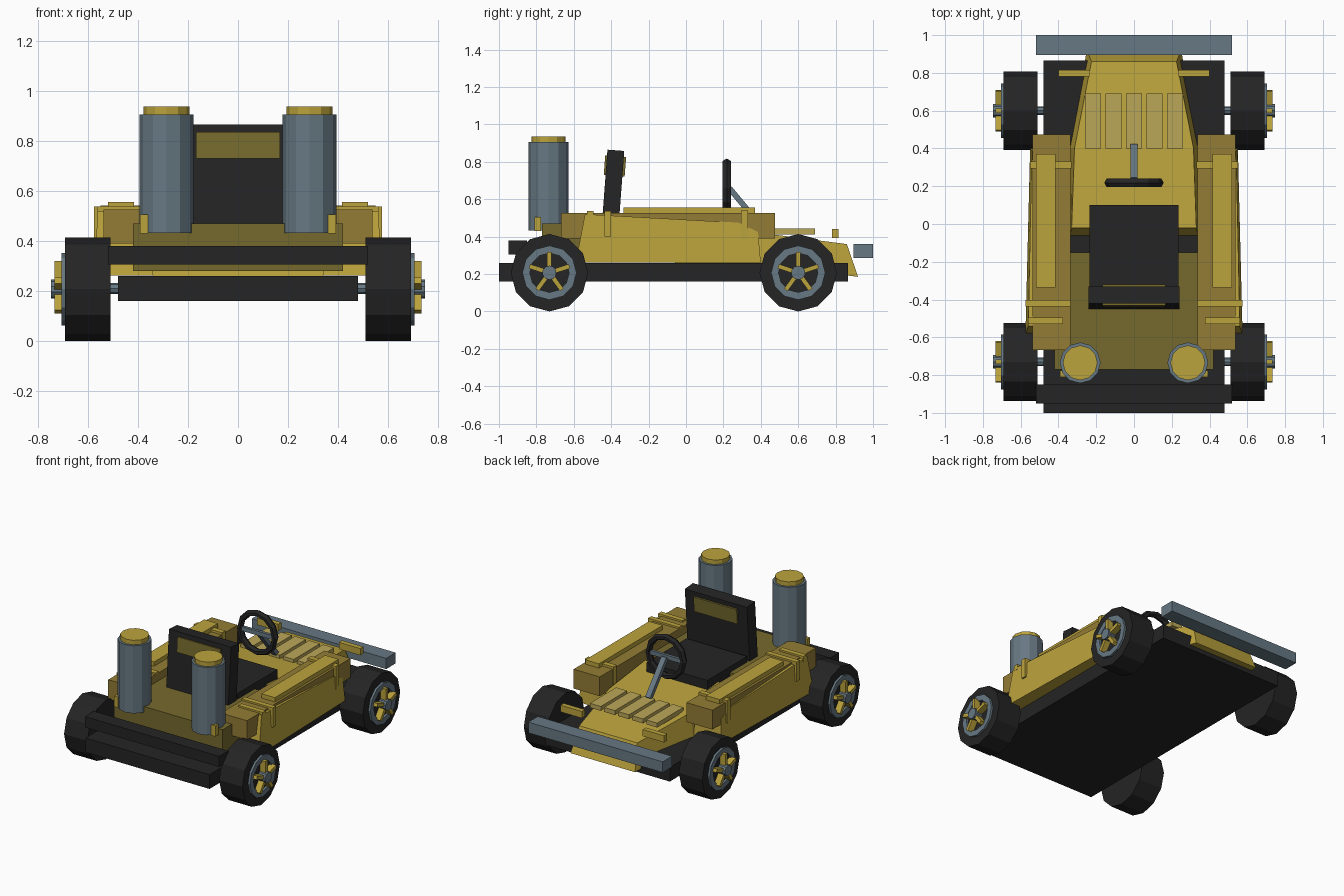
import bpy, bmesh, math
from mathutils import Vector, Matrix

if "Cube" in bpy.data.objects:
    bpy.data.objects.remove(bpy.data.objects["Cube"])


def mat(name, rgb):
    m = bpy.data.materials.new(name)
    m.diffuse_color = (*rgb, 1)
    m.use_nodes = True
    m.node_tree.nodes["Principled BSDF"].inputs["Base Color"].default_value = m.diffuse_color
    return m


YELLOW = mat("gold yellow", (0.50, 0.366, 0.045))
PALE = mat("pale yellow", (0.50, 0.386, 0.098))
BROWN = mat("brown gold", (0.296, 0.202, 0.036))
OLIVE = mat("olive", (0.18, 0.144, 0.027))
BLACK = mat("black", (0.018, 0.018, 0.018))
GREY = mat("steel grey", (0.135, 0.188, 0.227))


def finish(name, bm, m):
    bmesh.ops.recalc_face_normals(bm, faces=bm.faces)
    me = bpy.data.meshes.new(name)
    bm.to_mesh(me)
    bm.free()
    me.materials.append(m)
    ob = bpy.data.objects.new(name, me)
    bpy.context.collection.objects.link(ob)
    return ob


def box(name, m, x, y, z, rot=None):
    """Box from (min, max) ranges, optionally rotated about its centre."""
    bm = bmesh.new()
    c = Vector([(r[0] + r[1]) / 2 for r in (x, y, z)])
    s = [r[1] - r[0] for r in (x, y, z)]
    mx = Matrix.Translation(c) @ (rot or Matrix()) @ Matrix.Diagonal((*s, 1))
    bmesh.ops.create_cube(bm, size=1, matrix=mx)
    return finish(name, bm, m)


def cyl(name, m, r, a, b, n=12, turn=0):
    """Cylinder from point a to point b."""
    a, b = Vector(a), Vector(b)
    bm = bmesh.new()
    q = (b - a).to_track_quat('Z', 'Y').to_matrix().to_4x4()
    mx = Matrix.Translation((a + b) / 2) @ q @ Matrix.Rotation(turn, 4, 'Z')
    bmesh.ops.create_cone(bm, cap_ends=True, segments=n, radius1=r, radius2=r,
                          depth=(b - a).length, matrix=mx)
    return finish(name, bm, m)


def loft(name, m, sections):
    """Solid skin through matching loops of points."""
    bm = bmesh.new()
    rings = [[bm.verts.new(p) for p in s] for s in sections]
    n = len(rings[0])
    for r, t in zip(rings, rings[1:]):
        for i in range(n):
            j = (i + 1) % n
            bm.faces.new((r[i], r[j], t[j], t[i]))
    bm.faces.new(rings[0])
    bm.faces.new(rings[-1])
    return finish(name, bm, m)


def ring(name, m, centre, axis, profile, n):
    """Closed (radius, height) profile revolved around X or Y."""
    bm = bmesh.new()
    rows = []
    for i in range(n):
        a = 2 * math.pi * i / n
        u, v = math.cos(a), math.sin(a)
        rows.append([bm.verts.new(Vector(centre) + (
            Vector((h, r * u, r * v)) if axis == 'X' else Vector((r * u, h, r * v))))
            for r, h in profile])
    k = len(profile)
    for i in range(n):
        p, q = rows[i], rows[(i + 1) % n]
        for j in range(k):
            bm.faces.new((p[j], p[(j + 1) % k], q[(j + 1) % k], q[j]))
    return finish(name, bm, m)


def sx(s, a, b):
    return (s * a, s * b) if s > 0 else (-b, -a)


# Chassis and bumpers
box("chassis_floor", BLACK, (-.48, .48), (-1, .865), (.16, .26))
box("rear_bumper", BLACK, (-.52, .52), (-.95, -.85), (.305, .38))
box("front_bumper", GREY, (-.52, .52), (.895, 1), (.285, .36))

# Nose: tapered wedge running forward from the cockpit
loft("nose", YELLOW, [
    [(-w0, y0, z0), (w0, y0, z0), (w1, y1, z1), (-w1, y1, z1)]
    for w0, y0, z0, w1, y1, z1 in (
        (.34, -.06, .26, .33, -.02, .455),
        (.34, .40, .25, .315, .40, .42),
        (.25, .92, .185, .225, .86, .36))])

# Hood slats
for i in range(5):
    x = (i - 2) * .109
    box("hood_slat", PALE, (x - .042, x + .042), (.40, .69), (.412, .443))

# Rear deck
box("rear_deck", OLIVE, (-.42, .42), (-.77, -.15), (.28, .47))

# Seat
box("seat_cushion", BLACK, (-.235, .235), (-.34, .10), (.40, .51))
lean = Matrix.Rotation(-.075, 4, 'X')
box("seat_back", BLACK, (-.24, .24), (-.435, -.345), (.46, .862), lean)
box("headrest_panel", OLIVE, (-.167, .167), (-.436, -.324), (.725, .83), lean)

# Steering wheel, spoke bar and column
ring("steering_wheel", BLACK, (0, .218, .66), 'Y',
     [(.157, 0), (.145, .022), (.125, .022), (.115, 0), (.125, -.022), (.145, -.022)], 12)
box("steering_spoke", GREY, (-.125, .125), (.208, .228), (.645, .675))
box("steering_column", GREY, (-.019, .019), (.308, .338), (.41, .69),
    Matrix.Rotation(math.atan2(.2, .24), 4, 'X'))

for s in (1, -1):
    # Side pod with its top strip, straps and flared outer panel
    box("side_pod", BROWN, sx(s, .335, .537), (-.667, .475), (.39, .525))
    box("pod_top_strip", YELLOW, sx(s, .415, .52), (-.335, .37), (.52, .555))
    box("pod_front_strap", YELLOW, sx(s, .33, .55), (.295, .332), (.38, .541))
    box("pod_rear_strap", YELLOW, sx(s, .335, .575), (-.437, -.402), (.40, .537))
    box("pod_rear_tab", YELLOW, sx(s, .375, .562), (-.53, -.495), (.50, .537))
    outline = [(-.59, .262, .575), (.40, .262, .55), (.385, .425, .54),
               (.28, .475, .543), (-.54, .52, .56)]
    loft("side_panel", YELLOW, [[(s * .34, y, z) for y, z, x in outline],
                                [(s * x, y, z) for y, z, x in outline]])
    # Front marker light
    box("marker_light", YELLOW, sx(s, .235, .40), (.78, .815), (.393, .44))
    # Upright exhaust stack with cap and bracket
    e = s * .285
    cyl("exhaust_stack", GREY, .108, (e, -.735, .432), (e, -.735, .905))
    cyl("exhaust_cap", YELLOW, .092, (e, -.735, .90), (e, -.735, .936))
    box("exhaust_bracket", YELLOW, sx(s, .36, .392), (-.81, -.775), (.43, .505))
    # Wheels
    for place, y in (("front", .6), ("rear", -.73)):
        c = (0, y, .207)
        cyl(place + "_axle", GREY, .022, (s * .40, y, .21), (s * .60, y, .21), 8)
        cyl(place + "_tyre", BLACK, .207, (s * .51, y, .207), (s * .69, y, .207))
        ring(place + "_rim", GREY, c, 'X',
             [(.145, s * .66), (.145, s * .705), (.105, s * .705), (.105, s * .66)], 12)
        cyl(place + "_hub", GREY, .038, (s * .68, y, .207), (s * .747, y, .207), 10)
        for k in range(5):
            a = math.pi / 2 + k * math.tau / 5
            rot = Matrix.Rotation(a, 4, 'X')
            ob = box(place + "_spoke", YELLOW, sx(s, .69, .733), (.025, .112), (-.012, .012))
            ob.data.transform(Matrix.Translation(c) @ rot)
